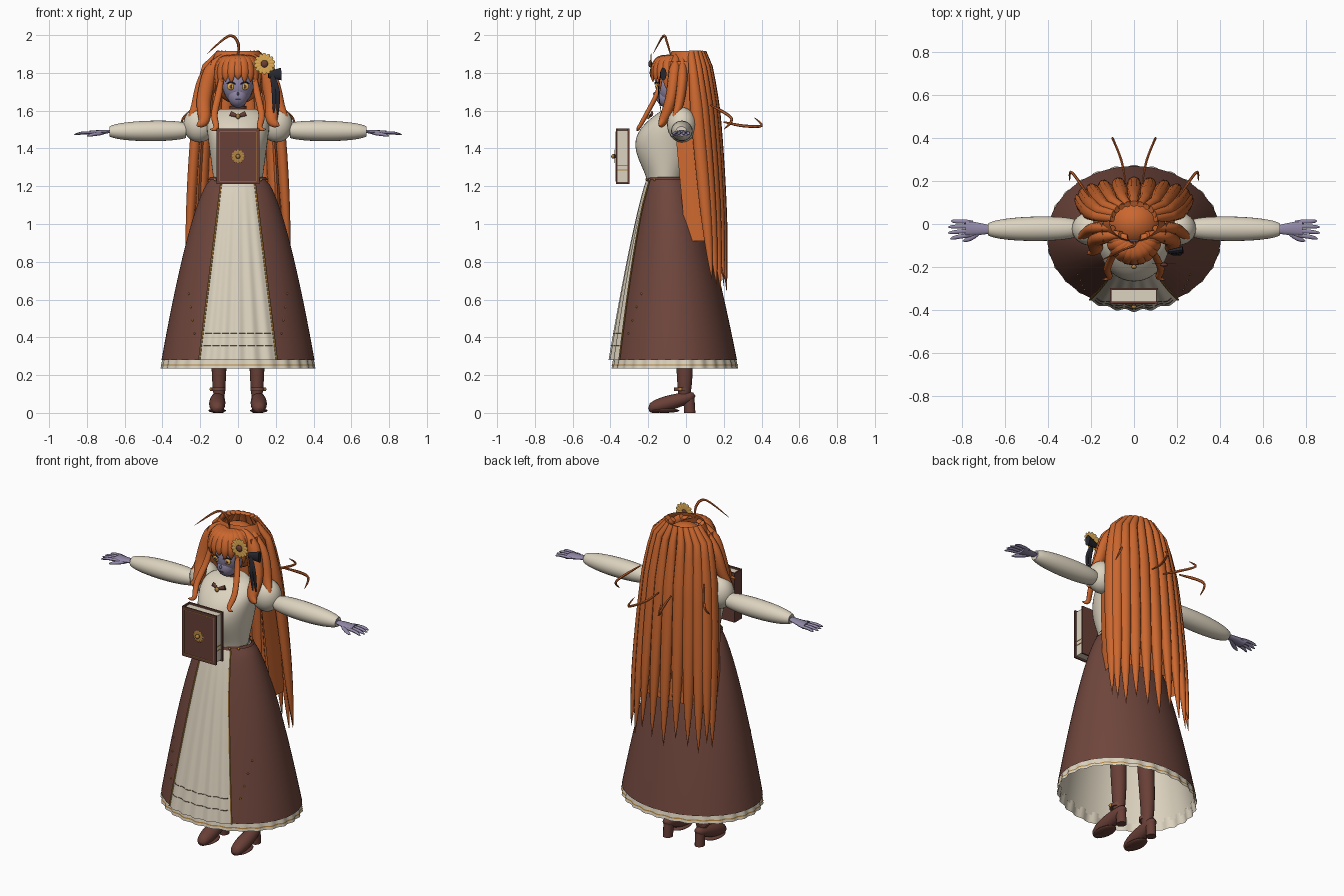
import bpy, bmesh, math
from math import sin, cos, pi, sqrt, radians
from mathutils import Vector, Matrix

if "Cube" in bpy.data.objects:
    bpy.data.objects.remove(bpy.data.objects["Cube"])


def material(name, *rgb):
    mat = bpy.data.materials.new(name)
    mat.use_nodes = True
    mat.diffuse_color = (*rgb, 1)
    mat.node_tree.nodes["Principled BSDF"].inputs["Base Color"].default_value = (*rgb, 1)
    return mat


brown = material("brown cloth", .16, .062, .046)
leather = material("brown leather", .14, .05, .038)
cream = material("cream cloth", .72, .65, .52)
orange = material("orange hair", .6, .135, .028)
skin = material("lilac skin", .29, .25, .39)
gold = material("gold trim", .45, .23, .05)
yellow = material("yellow petal", .75, .42, .09)
black = material("black ribbon", .02, .02, .028)

X, Y, Z = Matrix.Identity(3)
LEVEL, ALONG_X, ALONG_Y = (X, Y), (Y, Z), (X, Z)


# width rules along a tube, from start (0) to end (1)
def even(t):
    return 1


def lock(t):
    return (.5 + .5 * min(1, 4 * t)) * (1 - t ** 5)


def leaf(t):
    return max(sin(pi * t), 0) ** .4


def sleeve(t):
    return sin(pi * (.2 + .7 * t)) ** .6


def flare(t):
    return .5 + .5 * t


def finish(name, bm, mat):
    bmesh.ops.recalc_face_normals(bm, faces=bm.faces)
    mesh = bpy.data.meshes.new(name)
    bm.to_mesh(mesh)
    bm.free()
    mesh.materials.append(mat)
    mesh.polygons.foreach_set("use_smooth", [True] * len(mesh.polygons))
    mesh.set_sharp_from_angle(angle=radians(50))
    obj = bpy.data.objects.new(name, mesh)
    bpy.context.collection.objects.link(obj)
    return obj


def mirror(*objects):
    for obj in objects:
        obj.modifiers.new("other side", "MIRROR").use_mirror_merge = False


def spline(keys, steps):
    # smooth interpolation through all keys
    rows, last = [], len(keys) - 1
    for i in range(last):
        around = [keys[min(max(i + k, 0), last)] for k in (-1, 0, 1, 2)]
        for s in range(steps):
            t = s / steps
            rows.append([b + t / 2 * (c - a + t * (2*a - 5*b + 4*c - d + t * (3*(b - c) + d - a)))
                         for a, b, c, d in zip(*around)])
    return rows + [list(keys[-1])]


def hull(name, rows, mat, ref=Y, frame=None, sides=12, caps=True, wave=0, waves=0):
    """Skin over ellipses (x, y, z, width, thickness); thickness lies along ref."""
    points = [Vector(row[:3]) for row in rows]
    bm, rings = bmesh.new(), []
    for i, (p, row) in enumerate(zip(points, rows)):
        if frame:
            u, v = frame
        else:
            along = (points[min(i + 1, len(points) - 1)] - points[max(i - 1, 0)]).normalized()
            u = along.cross(ref).normalized()
            v = u.cross(along)
        angles = [2 * pi * j / sides for j in range(sides)]
        rings.append([bm.verts.new(p + u * cos(a) * (row[3] + wave * cos(waves * a))
                                   + v * sin(a) * (row[4] + wave * cos(waves * a))) for a in angles])
    for low, high in zip(rings, rings[1:]):
        for j in range(sides):
            n = (j + 1) % sides
            bm.faces.new((low[j], low[n], high[n], high[j]))
    if caps:
        bm.faces.new(rings[0])
        bm.faces.new(rings[-1])
    return finish(name, bm, mat)


def tube(name, path, width, mat, flat=.8, shape=lock, **options):
    points = spline(path, max(16 // (len(path) - 1), 1))
    rows = []
    for i, p in enumerate(points):
        w = max(width * shape(i / (len(points) - 1)), .0005)
        rows.append((*p, w, w * flat))
    return hull(name, rows, mat, **options)


def sheet(name, point, mat, columns=60, rows=24):
    bm = bmesh.new()
    grid = [[bm.verts.new(point(2 * i / columns - 1, j / rows)) for i in range(columns + 1)]
            for j in range(rows + 1)]
    for a, b in zip(grid, grid[1:]):
        for i in range(columns):
            bm.faces.new((a[i], a[i + 1], b[i + 1], b[i]))
    return finish(name, bm, mat)


def ball(name, center, size, mat):
    bm = bmesh.new()
    bmesh.ops.create_uvsphere(bm, u_segments=24, v_segments=14, radius=1,
                              matrix=Matrix.LocRotScale(Vector(center), None, Vector(size)))
    return finish(name, bm, mat)


def box(name, center, size, mat):
    bm = bmesh.new()
    bmesh.ops.create_cube(bm, size=1, matrix=Matrix.LocRotScale(Vector(center), None, Vector(size)))
    return finish(name, bm, mat)


def flower(name, center, radius, petals, mat, core):
    center = Vector(center)
    for i in range(petals):
        out = Matrix.Rotation(2 * pi * i / petals, 3, "Y") @ Z * radius
        tube(name + "_petal", [center + out * .2, center + out], radius * .2, mat, flat=.2, shape=leaf, sides=6)
    ball(name + "_center", center - Y * .004, (radius / 3, .01, radius / 3), core)


# skirt, lining and frilled hem
WAIST, LENGTH = 1.24, .96


def skirt_ring(z, grow=0):
    t = max((WAIST - z) / LENGTH, 0)
    return 0, .04 * sqrt(t) - .1, z, .14 + .265 * t ** .65 + grow, .1 + .23 * t ** .75 + grow


def skirt_front(x, z, lift=0):
    _, y, _, wide, deep = skirt_ring(z)
    return Vector((x, y - deep * sqrt(max(1 - (x / wide) ** 2, 0)) - lift, z))


levels = [WAIST - LENGTH * i / 32 for i in range(33)]
around = dict(frame=LEVEL, caps=False)
hull("skirt", [skirt_ring(z) for z in levels], brown, sides=64, **around)
hull("skirt_lining", [skirt_ring(z, -.008) for z in levels], cream, sides=64, **around)
frill = dict(around, sides=168, wave=.005, waves=28)
hull("hem_frill", [skirt_ring(z, -.008) for z in (.3, .27, .235)], cream, **frill)
hull("hem_trim", [skirt_ring(z, -.006) for z in (.257, .25)], gold, **frill)


# apron with gold edges and stitched lines
def apron_point(u, v, lift=.008):
    fold = .006 * v * (1 + cos(u * 5 * pi))
    return skirt_front(u * (.088 + .117 * v), WAIST - .015 - .945 * v, lift + fold)


sheet("apron", apron_point, cream)
mirror(tube("apron_edge", [apron_point(1, k / 8, .009) for k in range(9)], .006, gold, shape=even, sides=6))
for v in (.85, .92):
    for k in range(4):
        ends = [apron_point((k + part) / 4.2, v, .009) for part in (.1, .5, .9)]
        mirror(tube("apron_stitch", ends, .002, leather, shape=even, ref=Z, sides=4))
for k in range(4):
    mirror(ball("skirt_bead", skirt_front(.23 + .01 * k, .42 + .07 * k), (.005, .005, .005), gold))


# bodice, belt and neck
def bodice_ring(t):
    wide = (.13 + .05 * t) * (1 - t ** 12 / 2)
    deep = .1 - .04 * t + .083 * sin(pi * t ** 1.2)
    return 0, .055 * t ** 4 - .11, WAIST + .37 * t, wide, deep


hull("bodice", [bodice_ring(i / 20) for i in range(21)], cream, frame=LEVEL, sides=40)
hull("belt", [skirt_ring(WAIST + rise, .008) for rise in (.008, -.006)], leather, sides=40, **around)
for k in range(-3, 4):
    ball("belt_stud", skirt_front(.04 * k, WAIST - .005, .008), (.007, .006, .007), gold)
tube("neck", [(0, -.05, 1.56), (0, -.06, 1.68)], .038, skin, flat=1, shape=even, frame=LEVEL)
tube("choker", [(0, -.055, 1.605), (0, -.057, 1.625)], .044, leather, flat=1, shape=even, frame=LEVEL)
mirror(tube("collar_bow", [(0, -.19, 1.57), (.04, -.18, 1.585)], .014, leather, flat=.5, shape=flare))
ball("brooch", (0, -.2, 1.57), (.012, .01, .014), gold)

# arms and hands
SLEEVE_START, SLEEVE_END = (.275, -.02, 1.495), (.68, -.025, 1.49)
mirror(ball("puff_sleeve", (.205, -.022, 1.525), (.085, .078, .093), cream),
       tube("lower_sleeve", [SLEEVE_START, SLEEVE_END], .057, cream, .95, sleeve, frame=ALONG_X, sides=24),
       tube("arm", [(.2, -.02, 1.5), SLEEVE_END], .026, skin, 1, even, frame=ALONG_X),
       tube("palm", [SLEEVE_END, (.785, -.02, 1.48)], .04, skin, .4, flare, frame=ALONG_X),
       tube("thumb", [(.71, -.03, 1.48), (.76, -.065, 1.475), (.8, -.08, 1.465)], .012, skin, ref=Z))
for k in range(4):
    y, tip = .01 - .02 * k, .87 - .006 * abs(k - 1.6) ** 2
    mirror(tube("finger", [(.75, y, 1.483), (.82, y * 1.2, 1.482), (tip, y * 1.4, 1.473)], .01, skin, ref=Z, sides=8))

# legs and shoes
mirror(tube("leg", [(.1, -.01, .08), (.1, -.01, .3), (.09, -.05, 1)], .055, leather, 1.1, flare, frame=LEVEL, sides=20),
       tube("shoe", [(.11, -.2, .025), (.11, -.1, .05), (.105, .05, .09)], .043, leather, .95, leaf,
            frame=ALONG_Y, sides=20),
       ball("sole", (.11, -.115, .012), (.046, .08, .012), leather),
       tube("heel", [(.105, .02, 0), (.105, .015, .08)], .027, leather, 1.1, even, frame=LEVEL),
       tube("shoe_strap", [(.104, -.02, .115), (.104, -.02, .135)], .038, brown, 1.15, even, frame=LEVEL, sides=20),
       ball("buckle", (.143, -.03, .125), (.007, .01, .01), gold))

# head and face
ball("head", (0, -.078, 1.745), (.083, .085, .115), skin)
ball("jaw", (0, -.1, 1.68), (.054, .06, .064), skin)
ball("nose", (0, -.165, 1.69), (.006, .009, .009), skin)
ball("mouth", (0, -.157, 1.66), (.013, .004, .002), leather)
mirror(ball("eye", (.038, -.152, 1.728), (.02, .009, .019), yellow),
       ball("pupil", (.038, -.16, 1.728), (.007, .003, .01), leather),
       tube("eyelash", [(.014, -.165, 1.74), (.036, -.16, 1.752), (.062, -.143, 1.742)], .004, black, shape=leaf))


# hair crown, inner sheet and long back strands
def back_hair(angle, t, drop=1.25, inset=1):
    wide = .1 + .17 * t ** .3
    deep = .075 + .12 * sqrt(t) - .11 * t
    return Vector((inset * wide * sin(angle), .02 + .11 * t + inset * deep * cos(angle), 1.91 - drop * t))


def inner_hair(u, v):
    return back_hair(u * radians(110), .04 + .76 * v, inset=.9) - Y * .08 * u ** 4


ball("hair_cap", (0, .005, 1.765), (.128, .115, .13), orange)
hull("hair_crown_rim", [(0, .01, 1.85, .145, .105), (0, .013, 1.915, .115, .09)], orange, sides=40, **around)
sheet("hair_inner_sheet", inner_hair, orange)
for k in range(-5, 6):
    a = radians(17 * k)
    path = [back_hair(a, i / 16, 1.27 - .03 * (k % 3)) for i in range(17)]
    tube("back_strand", path, .036, orange, ref=Vector((sin(a), cos(a), 1)).normalized(), sides=10)

    # fringe
    s, c = sin(a), cos(a)
    end = 1.765 - .012 * (k % 2) - .003 * k * k
    path = [(r * s, -.06 - r * c, z) for r, z in ((.03, 1.89), (.09, 1.87), (.12, 1.81), (.12, end))]
    tube("fringe_strand", path, .027, orange, .5, ref=Vector((s, -c, 1)).normalized(), sides=8)

# front locks and loose curls
mirror(tube("side_lock", [(.06, -.05, 1.89), (.14, -.06, 1.81), (.18, -.08, 1.66), (.18, -.12, 1.55), (.22, -.14, 1.52)],
            .04, orange),
       tube("outer_lock", [(.1, -.02, 1.88), (.18, -.02, 1.76), (.22, -.04, 1.62), (.26, -.07, 1.55)], .034, orange),
       tube("face_lock", [(.08, -.125, 1.83), (.1, -.15, 1.7), (.125, -.21, 1.58), (.115, -.25, 1.51), (.15, -.26, 1.5)],
            .018, orange, .7))
thin = dict(width=.008, mat=orange, sides=6)
mirror(tube("back_curl", [(.04, .2, 1.54), (.06, .3, 1.52), (.1, .4, 1.52), (.085, .36, 1.565)], ref=X, **thin),
       tube("side_curl", [(.21, .13, 1.63), (.29, .24, 1.56), (.3, .2, 1.5)], ref=X, **thin))
tube("stray_hair", [(0, -.08, 1.89), (0, -.1, 1.96), (-.05, -.12, 1.995), (-.165, -.175, 1.9)], **thin)

# hair flower and ribbon
flower("hair_flower", (.14, -.185, 1.848), .057, 14, yellow, leather)
tube("ribbon_bow", [(.16, -.13, 1.79), (.228, -.12, 1.794)], .034, black, .5, flare)
for x in (.19, .21):
    tube("ribbon_tail", [(.18, -.135, 1.79), (x, -.145, 1.7), (x, -.13, 1.58)], .012, black, .3, sides=6)

# book
middle = Vector((0, -.335, 1.358))
for s in (-1, 1):
    box("book_cover", middle + Y * .031 * s, (.225, .009, .295), leather)
    box("book_border_side", middle + X * .097 * s - Y * .036, (.003, .004, .265), gold)
    box("book_border_end", middle + Z * .131 * s - Y * .036, (.195, .004, .003), gold)
    box("page_band", middle + X * .104 + Z * (.012 * s - .06), (.006, .054, .005), gold)
box("book_pages", middle, (.21, .056, .275), cream)
box("book_spine", middle - X * .109, (.008, .062, .295), leather)
flower("book_emblem", middle - Y * .042, .036, 12, gold, leather)
ball("book_stud", middle - Y * .05, (.012, .011, .012), gold)
